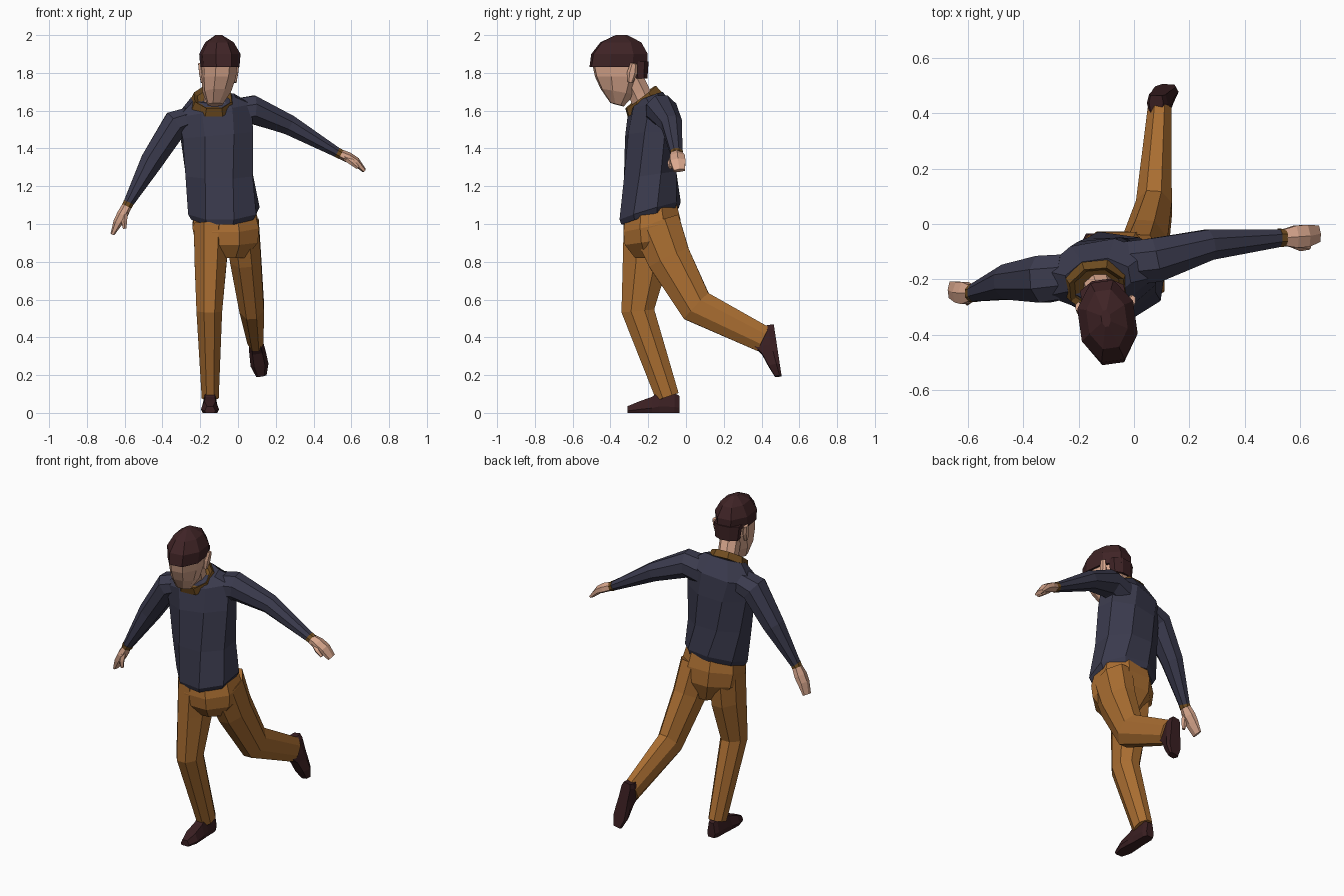
import bpy, bmesh, math
from mathutils import Vector, Matrix, Euler


def material(name, rgb):
    m = bpy.data.materials.new(name)
    m.diffuse_color = (*rgb, 1)
    return m


NAVY = material("navy_wool", (0.043, 0.043, 0.075))
OCHRE = material("ochre_cloth", (0.40, 0.155, 0.031))
BROWN = material("brown_trim", (0.165, 0.075, 0.015))
SKIN = material("skin", (0.70, 0.39, 0.27))
HAIR = material("dark_hair", (0.050, 0.017, 0.019))
LEATHER = material("dark_leather", (0.043, 0.014, 0.016))


def skin_rings(name, rings, mat):
    """Join rings of points with quads and close both ends."""
    bm = bmesh.new()
    vs = [[bm.verts.new(p) for p in r] for r in rings]
    n = len(vs[0])
    for a, b in zip(vs, vs[1:]):
        for i in range(n):
            j = (i + 1) % n
            bm.faces.new((a[i], a[j], b[j], b[i]))
    bm.faces.new(vs[0][::-1])
    bm.faces.new(vs[-1])
    bmesh.ops.recalc_face_normals(bm, faces=bm.faces)
    me = bpy.data.meshes.new(name)
    bm.to_mesh(me)
    bm.free()
    me.materials.append(mat)
    ob = bpy.data.objects.new(name, me)
    bpy.context.collection.objects.link(ob)
    return ob


def circle(n):
    s = 1 / math.cos(math.pi / n)
    return [(s * math.cos(2 * math.pi * (i + .5) / n),
             s * math.sin(2 * math.pi * (i + .5) / n)) for i in range(n)]


def stack(name, rings, mat, n=8):
    """Rings: x, y, z, half width, half depth, pitch, roll, yaw (degrees)."""
    out = []
    for x, y, z, rx, ry, *rot in rings:
        rot = [math.radians(a) for a in rot] + [0] * (3 - len(rot))
        R = Euler(rot).to_matrix()
        out.append([Vector((x, y, z)) + R @ Vector((c * rx, s * ry, 0))
                    for c, s in circle(n)])
    return skin_rings(name, out, mat)


def limb(name, pts, side, mat, n=8):
    """Tube along points: x, y, z, half size along side, half size across."""
    P = [Vector(p[:3]) for p in pts]
    out = []
    for i, p in enumerate(pts):
        t = Vector()
        if i > 0:
            t += (P[i] - P[i - 1]).normalized()
        if i < len(P) - 1:
            t += (P[i + 1] - P[i]).normalized()
        t.normalize()
        u = Vector(side)
        u = (u - t * u.dot(t)).normalized()
        v = t.cross(u)
        out.append([P[i] + u * c * p[3] + v * s * p[4] for c, s in circle(n)])
    return skin_rings(name, out, mat)


X, Y = (1, 0, 0), (0, 1, 0)

# Sweater body, hem to neck
stack("sweater_body", [
    (-.075, -.19, 1.04, .165, .15, 17, 0, -8),
    (-.075, -.19, 1.07, .182, .16, 17, 0, -8),
    (-.10, -.19, 1.26, .178, .14, 8, 0, 0),
    (-.112, -.185, 1.47, .188, .13, 0, -5, 6),
    (-.13, -.18, 1.60, .20, .115, 0, -10, 10),
    (-.13, -.20, 1.67, .115, .075, 20, -5, 8)], NAVY)

# Sleeves
limb("left_sleeve", [(-.03, -.145, 1.58, .08, .08), (.08, -.13, 1.605, .08, .075),
                     (.27, -.075, 1.525, .055, .053), (.535, -.05, 1.373, .031, .025)], Y, NAVY)
limb("right_sleeve", [(-.25, -.19, 1.56, .08, .06), (-.33, -.2, 1.53, .085, .073),
                      (-.455, -.21, 1.335, .063, .06), (-.583, -.25, 1.105, .031, .026)], Y, NAVY)

# Cuffs
limb("left_cuff", [(.525, -.05, 1.379, .033, .027), (.545, -.05, 1.368, .032, .026)], Y, BROWN)
limb("right_cuff", [(-.578, -.25, 1.115, .033, .028), (-.588, -.25, 1.094, .032, .027)], Y, BROWN)

# Hands and thumbs
limb("left_hand", [(.53, -.05, 1.375, .027, .022), (.585, -.046, 1.352, .040, .024),
                   (.625, -.043, 1.33, .040, .020), (.668, -.035, 1.283, .030, .010)], Y, SKIN, 6)
limb("left_thumb", [(.57, -.065, 1.352, .016, .015), (.605, -.083, 1.325, .013, .013),
                    (.635, -.083, 1.298, .008, .008)], Y, SKIN, 5)
limb("right_hand", [(-.583, -.25, 1.105, .027, .022), (-.612, -.25, 1.05, .040, .025),
                    (-.635, -.247, 1.01, .038, .022), (-.664, -.238, .947, .030, .010)], Y, SKIN, 6)
limb("right_thumb", [(-.60, -.268, 1.06, .016, .015), (-.603, -.28, 1.015, .013, .013),
                     (-.60, -.28, .975, .008, .008)], Y, SKIN, 5)

# Trousers
stack("trouser_hips", [
    (-.07, -.185, 1.07, .160, .14, 15),
    (-.065, -.18, .99, .176, .155, 12),
    (-.06, -.175, .91, .165, .15, 8),
    (-.05, -.17, .82, .09, .10, 0)], OCHRE)
limb("right_trouser_leg", [(-.14, -.2, 1.0, .094, .13), (-.145, -.215, .8, .085, .12),
                           (-.152, -.255, .54, .068, .087), (-.147, -.098, .085, .045, .062)], X, OCHRE)
limb("left_trouser_leg", [(.02, -.16, 1.0, .09, .13), (.04, -.09, .82, .082, .115),
                          (.072, .055, .565, .065, .094), (.093, .41, .39, .043, .07)], X, OCHRE)


# Shoes: stations of distance, half width, height
def shoe(name, matrix):
    rings = []
    for y, w, h in [(-.035, .026, .09), (-.06, .038, .105), (-.14, .040, .115),
                    (-.18, .044, .085), (-.25, .048, .06), (-.31, .028, .035)]:
        prof = [(-w * .8, 0), (w * .8, 0), (w, h * .3), (w * .6, h), (-w * .6, h), (-w, h * .3)]
        rings.append([matrix @ Vector((x, y, z)) for x, z in prof])
    skin_rings(name, rings, LEATHER)


shoe("right_shoe", Matrix.Translation((-.148, 0, 0)))
shoe("left_shoe", Matrix.Translation((.075, .46, .50)) @ Matrix.Rotation(math.radians(98.6), 4, 'X')
     @ Matrix.Rotation(math.radians(9), 4, 'Z'))

# Collar and neck
stack("collar", [(-.135, -.22, 1.635, .112, .108, 37, 0, 5),
                 (-.133, -.240, 1.672, .098, .098, 37, 0, 5),
                 (-.133, -.232, 1.658, .080, .080, 37, 0, 5)], BROWN)
limb("neck", [(-.13, -.215, 1.62, .056, .06), (-.12, -.25, 1.70, .055, .058),
              (-.108, -.29, 1.78, .056, .06)], X, SKIN)

# Head
stack("head", [
    (-.120, -.365, 1.632, .040, .035, -15, 0, 8),
    (-.110, -.362, 1.70, .072, .088, -10, 0, 8),
    (-.102, -.358, 1.78, .086, .120, 0, 0, 8),
    (-.098, -.36, 1.86, .088, .135, 0, 0, 8)], SKIN)
for label, x, y, s in (("right", -.193, -.31, -1), ("left", -.012, -.285, 1)):
    limb(label + "_ear", [(x - .006 * s, y - .01, 1.75, .010, .012), (x, y, 1.80, .013, .024),
                          (x + .008 * s, y + .01, 1.85, .010, .016)], X, SKIN, 6)

# Hair cap and nape
stack("hair_cap", [
    (-.096, -.357, 1.832, .096, .150, 0, 0, 8),
    (-.096, -.352, 1.90, .102, .145, 0, 0, 8),
    (-.098, -.345, 1.962, .070, .105, 0, 0, 8),
    (-.102, -.342, 2.0, .016, .03, 0, 0, 8)], HAIR)
stack("hair_nape", [(-.113, -.248, 1.77, .070, .040, 0, 0, 8),
                    (-.113, -.252, 1.86, .080, .050, 0, 0, 8)], HAIR)
